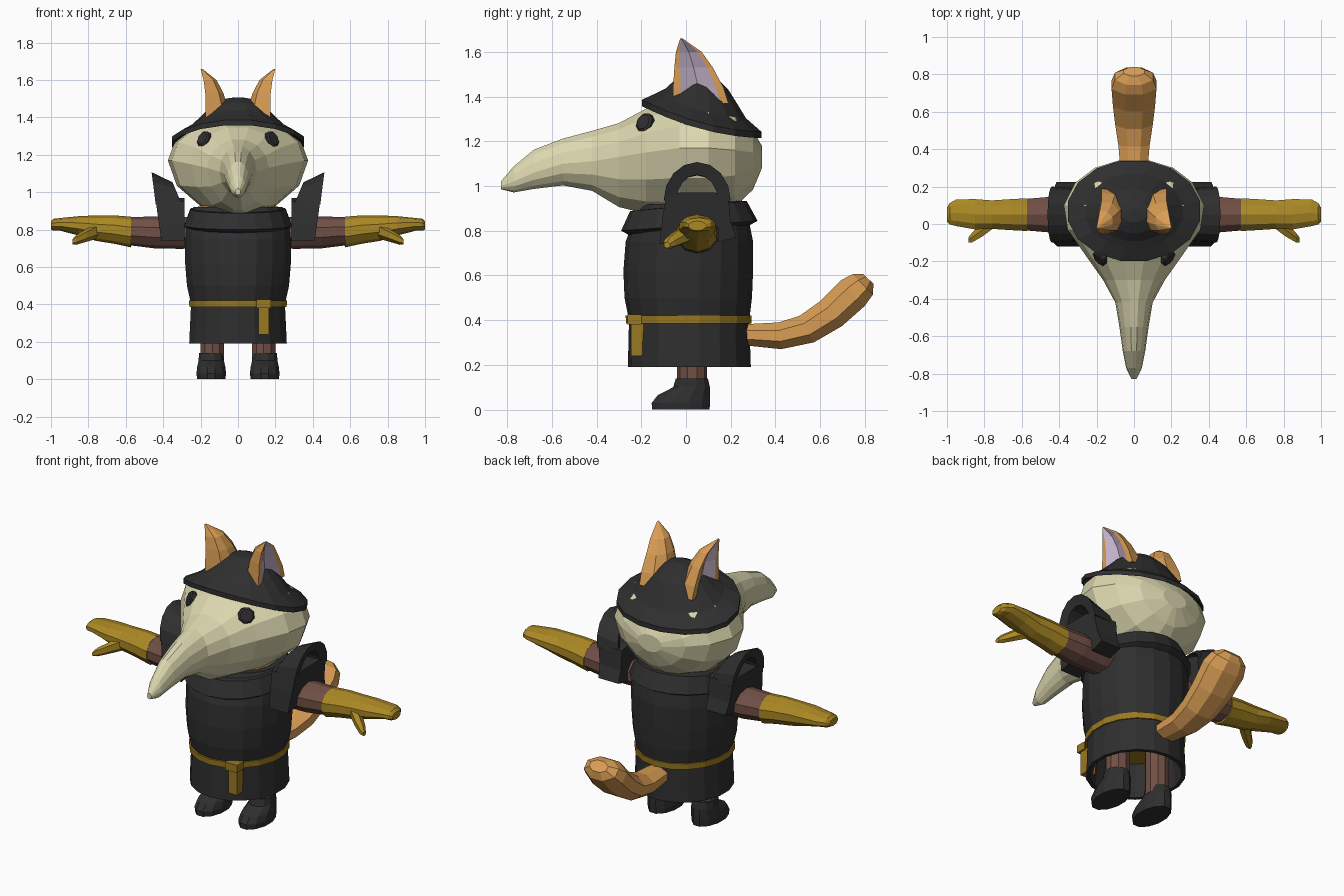
import bpy, bmesh
from math import sin, cos, pi
from mathutils import Vector

if "Cube" in bpy.data.objects:
    bpy.data.objects.remove(bpy.data.objects["Cube"])


def material(name, r, g, b):
    m = bpy.data.materials.new(name)
    m.use_nodes = True
    m.diffuse_color = (r, g, b, 1)
    m.node_tree.nodes["Principled BSDF"].inputs["Base Color"].default_value = (r, g, b, 1)
    return m


CHARCOAL = material("charcoal", .028, .028, .029)
CREAM = material("cream", .72, .68, .43)
ORANGE = material("orange fur", .70, .34, .09)
LILAC = material("lilac inner ear", .56, .45, .60)
GOLD = material("gold glove", .41, .25, .018)
BELT = material("dark gold belt", .32, .19, .015)
BROWN = material("brown cloth", .165, .08, .06)


def loft(name, rings, mats, side=1, closed=True, rule=None):
    """Skin a list of equal point rings, capping both ends; side=-1 mirrors in x."""
    bm = bmesh.new()
    rows = [[bm.verts.new((p[0] * side, p[1], p[2])) for p in r] for r in rings]
    n = len(rows[0])
    for a, b in zip(rows, rows[1:]):
        for i in range(n):
            j = (i + 1) % n
            f = bm.faces.new((a[i], a[j], b[j], b[i]))
            if rule:
                f.material_index = rule(i)
    if closed:
        bm.faces.new(rows[0])
        bm.faces.new(rows[-1])
    bmesh.ops.recalc_face_normals(bm, faces=bm.faces)
    mesh = bpy.data.meshes.new(name)
    bm.to_mesh(mesh)
    bm.free()
    for m in mats if isinstance(mats, list) else [mats]:
        mesh.materials.append(m)
    ob = bpy.data.objects.new(name, mesh)
    bpy.context.collection.objects.link(ob)
    return ob


def ellipse(c, u, v, n=10):
    c, u, v = Vector(c), Vector(u), Vector(v)
    return [c + u * cos(2 * pi * (i + .5) / n) + v * sin(2 * pi * (i + .5) / n) for i in range(n)]


def flat_ring(z, rx, front, back, x=0, n=18, tilt=0):
    """Horizontal oval from its half width and its front and back y."""
    ry = (back - front) / 2
    ring = ellipse((x, (front + back) / 2, z), (rx, 0, 0), (0, ry, 0), n)
    for i, p in enumerate(ring):
        p.z += tilt * sin(2 * pi * (i + .5) / n)
    return ring


# Robe with a hollow hem
loft("robe", [flat_ring(*r) for r in [
    (.42, .03, 0, .04), (.42, .22, -.21, .24), (.19, .245, -.237, .267), (.19, .265, -.26, .29),
    (.40, .255, -.255, .283), (.50, .277, -.275, .295), (.62, .287, -.28, .30),
    (.75, .287, -.27, .30), (.85, .28, -.235, .28), (.92, .24, -.20, .25)]], CHARCOAL)

# Cape collar, neck, belt
loft("collar", [flat_ring(*r, tilt=.022) for r in [
    (.80, .26, -.25, .28), (.822, .292, -.29, .32), (.91, .258, -.25, .272),
    (.915, .21, -.2, .22), (.87, .2, -.19, .2)]], CHARCOAL)
loft("neck", [flat_ring(.86, .22, -.19, .24), flat_ring(.93, .2, -.17, .235)], ORANGE)
loft("belt", [flat_ring(*r) for r in [
    (.385, .25, -.25, .28), (.385, .264, -.268, .292), (.42, .266, -.27, .294),
    (.42, .25, -.25, .28)]], BELT)


def box(name, lo, hi, mat):
    corners = lambda z: [(lo[0], lo[1], z), (hi[0], lo[1], z), (hi[0], hi[1], z), (lo[0], hi[1], z)]
    return loft(name, [corners(lo[2]), corners(hi[2])], mat)


box("belt_strap", (.11, -.247, .24), (.167, -.19, .40), BELT)
box("belt_buckle", (.10, -.262, .38), (.177, -.2, .425), BELT)

# Beaked mask: y, bottom, middle, top, half width
mask = []
for y, lo, mid, hi, w in [
        (-.828, .985, 1.0, 1.02, .014), (-.77, .97, 1.02, 1.09, .042), (-.68, .985, 1.06, 1.165, .06),
        (-.55, 1.0, 1.1, 1.215, .078), (-.42, .975, 1.11, 1.25, .1), (-.30, .90, 1.13, 1.285, .165),
        (-.18, .87, 1.15, 1.35, .25), (-.03, .86, 1.17, 1.40, .355), (.10, .86, 1.17, 1.40, .375),
        (.22, .90, 1.16, 1.34, .315), (.30, .98, 1.15, 1.25, .21), (.34, 1.08, 1.13, 1.18, .08)]:
    ring = []
    for i in range(14):
        a = 2 * pi * i / 14
        c, s = cos(a), sin(a)
        k = abs(c) ** (1.3 if s < 0 else 1) * (1 if c > 0 else -1)
        ring.append((w * k, y, mid + s * (hi - mid if s > 0 else mid - lo)))
    mask.append(ring)
loft("beaked_mask", mask, CREAM)

# Hat: sagging brim that blends into a low crown; radius, lift, amount of sag
hat = []
for r, z, sag in [(1, 1.282, 1), (.74, 1.335, .8), (.60, 1.385, .5), (.44, 1.445, .3),
                  (.22, 1.495, .1), (.06, 1.507, 0)]:
    ring = flat_ring(z, .36 * r, .07 - .273 * r, .07 + .273 * r, n=16)
    for i, p in enumerate(ring):
        s = sin(2 * pi * (i + .5) / 16)
        p.z += sag * (.033 * s * s - .073 * s)
    hat.append(ring)
inner = [[p - Vector((0, 0, .028)) for p in r] for r in hat]
loft("hat", inner[::-1] + hat, CHARCOAL)

# Tail: y, z, half width, half thickness, slope
tail = []
for y, z, w, t, a in [(.25, .335, .075, .05, 0), (.42, .33, .09, .065, .1), (.54, .36, .108, .073, .5),
                      (.65, .43, .122, .08, .7), (.745, .52, .13, .085, .75), (.79, .56, .11, .07, .8),
                      (.815, .585, .06, .035, .8)]:
    tail.append(ellipse((0, y, z), (w, 0, 0), (0, -t * sin(a), t * cos(a)), 8))
loft("tail", tail, ORANGE)


def tube_x(rows, n=10):
    return [ellipse((x, y, z), (0, ry, 0), (0, 0, rz), n) for x, y, z, ry, rz in rows]


# Paired parts
for side, tag in ((1, "left"), (-1, "right")):
    # Eye lens
    normal = Vector((.7, -.6, .38)).normalized()
    u = normal.cross(Vector((0, 0, 1))).normalized()
    v = u.cross(normal)
    c = Vector((.178, -.18, 1.28))
    loft(tag + "_eye", [ellipse(c + normal * d, u * r, v * r, 8)
                        for d, r in ((-.03, .045), (.012, .046), (.02, .036))], CHARCOAL, side)

    # Ear with a hollow facing outward: z, front, back, inner x, outer x
    ear = []
    for z, f, b, xi, xo in [(1.37, -.06, .19, .045, .172), (1.44, -.058, .168, .052, .175),
                            (1.53, -.052, .12, .078, .175), (1.60, -.045, .07, .115, .184),
                            (1.66, -.026, -.016, .192, .2)]:
        d = b - f
        ear.append([(xo, f, z), (xi + .25 * (xo - xi), f + .1 * d, z), (xi, f + .35 * d, z),
                    (xi, b - .3 * d, z), (xi + .4 * (xo - xi), b - .05 * d, z), (xo, b, z),
                    (xo, b - .15 * d, z), (xo - .3 * (xo - xi), f + .5 * d, z), (xo, f + .15 * d, z)])
    loft(tag + "_ear", ear, [ORANGE, LILAC], side, rule=lambda i: int(i in (6, 7)))

    # Sleeve, glove, thumb
    loft(tag + "_sleeve", tube_x([(.2, .05, .785, .09, .08), (.3, .05, .782, .095, .085),
                                  (.45, .05, .785, .1, .085), (.585, .05, .792, .088, .075)]),
         BROWN, side)
    loft(tag + "_glove", tube_x([
        (.57, .05, .787, .075, .07), (.572, .05, .787, .092, .082), (.66, .05, .8, .087, .076),
        (.76, .05, .808, .08, .068), (.85, .052, .82, .085, .052), (.95, .06, .828, .075, .034),
        (.985, .055, .826, .06, .032), (1.0, .05, .822, .04, .022)]), GOLD, side)
    loft(tag + "_thumb", tube_x([(.74, .03, .80, .05, .045), (.81, -.03, .77, .042, .035),
                                 (.865, -.072, .745, .03, .026), (.885, -.085, .735, .016, .014)], 6),
         GOLD, side)

    # Shoulder pad around the arm, leaning outward
    profile = [(-.12, .74), (-.105, .86), (-.09, .95), (-.03, .97), (.13, .97),
               (.19, .95), (.2, .84), (.225, .77), (.15, .75), (-.05, .75)]
    loft(tag + "_shoulder_pad", [[(.285, y, z) for y, z in profile],
                                 [(.41 + .14 * (z - .74), y, z) for y, z in profile]], CHARCOAL, side)

    # Raised arch on the outer rim of the pad
    arch = []
    for i in range(9):
        t = pi * i / 8
        arch.append([(x, .05 - r * cos(t), .935 + h * sin(t)) for x, r, h in (
            (.44 + .022 * sin(t), .15, .172), (.43 + .015 * sin(t), .092, .115),
            (.32 + .03 * sin(t), .10, .112), (.30 + .05 * sin(t), .14, .118))])
    loft(tag + "_shoulder_arch", arch, CHARCOAL, side)

    # Leg and boot
    loft(tag + "_leg", [flat_ring(z, .066, -.04, .095, .137, 10) for z in (.1, .43)], BROWN, side)
    loft(tag + "_boot", [flat_ring(z, w, f, b, .143, 12) for z, w, f, b in [
        (0, .078, -.157, .11), (.03, .082, -.158, .112), (.065, .078, -.13, .112),
        (.10, .07, -.06, .11), (.14, .068, -.048, .1)]], CHARCOAL, side)
